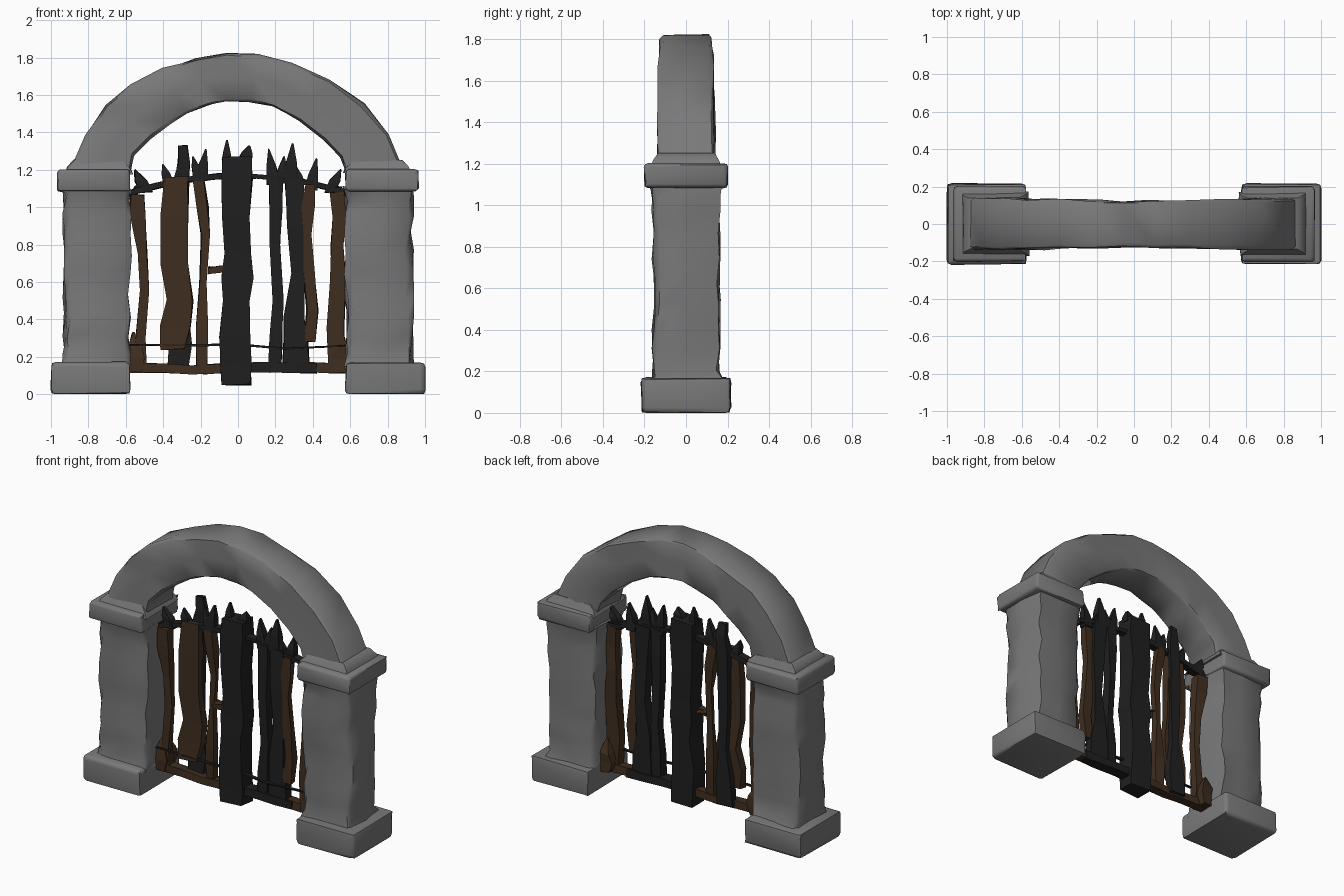
import bpy, bmesh, math, random
from mathutils import Vector

random.seed(7)
cube = bpy.data.objects.get("Cube")
if cube:
    bpy.data.objects.remove(cube, do_unlink=True)


def material(name, rgb):
    m = bpy.data.materials.new(name)
    m.use_nodes = True
    m.diffuse_color = (*rgb, 1)
    m.node_tree.nodes["Principled BSDF"].inputs["Base Color"].default_value = (*rgb, 1)
    return m


STONE = material("grey stone", (0.19, 0.19, 0.19))
IRON = material("charred wood", (0.014, 0.014, 0.014))
WOOD = material("brown wood", (0.05, 0.027, 0.014))


def jitter(amount):
    return Vector([random.uniform(-amount, amount) for _ in range(3)])


def finish(name, bm, mat, smooth=None):
    bmesh.ops.recalc_face_normals(bm, faces=bm.faces)
    mesh = bpy.data.meshes.new(name)
    bm.to_mesh(mesh)
    bm.free()
    mesh.materials.append(mat)
    ob = bpy.data.objects.new(name, mesh)
    bpy.context.collection.objects.link(ob)
    if smooth:
        bpy.ops.object.select_all(action="DESELECT")
        ob.select_set(True)
        bpy.context.view_layer.objects.active = ob
        bpy.ops.object.shade_smooth_by_angle(angle=math.radians(smooth))
    return ob


def loft(name, rings, mat, smooth=None):
    """Skin a list of equal-length point rings and cap both ends."""
    bm = bmesh.new()
    loops = [[bm.verts.new(p) for p in ring] for ring in rings]
    n = len(loops[0])
    for a, b in zip(loops, loops[1:]):
        for i in range(n):
            j = (i + 1) % n
            bm.faces.new((a[i], a[j], b[j], b[i]))
    bm.faces.new(loops[0])
    bm.faces.new(loops[-1])
    return finish(name, bm, mat, smooth)


def slab(name, x0, x1, depth, z0, z1, bevel):
    """Worn stone block with rounded edges."""
    bm = bmesh.new()
    bmesh.ops.create_cube(bm, size=1)
    for v in bm.verts:
        v.co = Vector(((x0 + x1) / 2 + v.co.x * (x1 - x0), v.co.y * depth,
                       (z0 + z1) / 2 + v.co.z * (z1 - z0)))
    bmesh.ops.bevel(bm, geom=bm.edges[:], offset=bevel, segments=2, profile=0.6, affect="EDGES")
    for v in bm.verts:
        v.co += jitter(0.004)
        v.co.z = max(v.co.z, 0)
    return finish(name, bm, STONE, 50)


def shaft(name, side):
    """Rough pillar of uneven courses, flared at both ends."""
    rings = []
    levels = [0.14, 0.2, 0.31, 0.42, 0.53, 0.65, 0.76, 0.87, 0.97, 1.04, 1.1]
    for k, z in enumerate(levels):
        flare = 0.018 if k in (0, len(levels) - 1) else 0
        hx, hy = 0.175 + flare / 2, 0.155 + flare
        ring = []
        for px, py in ((-1, -.85), (-.85, -1), (0, -1), (.85, -1), (1, -.85), (1, 0),
                       (.85, 1), (0, 1), (-.85, 1), (-1, .85), (-1, 0)):
            p = Vector((side * 0.755 + px * hx, py * hy, z)) + jitter(0.013)
            p.z += random.uniform(-0.02, 0.02) if not flare else 0
            ring.append(p)
        rings.append(ring)
    return loft(name, rings, STONE, 55)


def bar(name, path, depth, mat, y=0.0, rough=0.006):
    """Splintered upright: path holds (x, z, half width)."""
    rings = []
    for x, z, w in path:
        d = depth / 2 * min(1, 0.25 + w * 25)
        rings.append([Vector((x + sx * w, y + sy * d, z)) + jitter(rough)
                      for sx, sy in ((-1, -1), (1, -1), (1, 1), (-1, 1))])
    return loft(name, rings, mat)


def rail(name, path, half_height, depth, mat, y=0.0):
    """Crossing beam: path holds (x, z)."""
    rings = [[Vector((x, y + sy * depth / 2, z + sz * half_height)) + jitter(0.004)
              for sy, sz in ((-1, -1), (1, -1), (1, 1), (-1, 1))] for x, z in path]
    return loft(name, rings, mat)


# Pillars
for label, s in (("left", 1), ("right", -1)):
    slab(label + "_base", *sorted((s * 0.575, s)), 0.43, 0.0, 0.17, 0.025)
    shaft(label + "_shaft", s)
    slab(label + "_cap", *sorted((s * 0.575, s * 0.965)), 0.4, 1.085, 1.2, 0.018)
    # Sloped bedding where the arch meets the cap
    loft(label + "_springer",
         [[Vector((s * 0.745 + a * hx, b * hy, z)) + jitter(0.006)
           for a, b in ((-1, -1), (1, -1), (1, 1), (-1, 1))]
          for z, hx, hy in ((1.18, 0.18, 0.175), (1.215, 0.165, 0.155), (1.25, 0.13, 0.135))],
         STONE, 50)
    # Splintered hinge lumps and chips beside the pillar
    bar(label + "_hinge_lump", [(s * .55, .12, .03), (s * .54, .19, .045), (s * .55, .25, .035),
                                (s * .56, .33, .005)], 0.11, WOOD, 0.02)
    bar(label + "_top_splinter", [(s * .49, 1.08, .03), (s * .52, 1.14, .03), (s * .55, 1.2, .004)],
        0.05, IRON)
    bar(label + "_side_splinter", [(s * .45, 1.12, .02), (s * .51, 1.11, .04), (s * .57, 1.06, .01)],
        0.05, IRON)

# Arch: matched outer and inner outlines
outer = [(-.9, 1.18), (-.81, 1.385), (-.71, 1.54), (-.58, 1.655), (-.4, 1.74), (-.22, 1.795),
         (-.06, 1.82), (.1, 1.82), (.29, 1.765), (.49, 1.685), (.67, 1.55), (.81, 1.385), (.9, 1.18)]
inner = [(-.575, 1.18), (-.55, 1.28), (-.47, 1.37), (-.37, 1.445), (-.27, 1.505), (-.16, 1.545),
         (-.06, 1.568), (.06, 1.56), (.18, 1.54), (.33, 1.46), (.46, 1.36), (.55, 1.27), (.575, 1.18)]
rings = []
for (ox, oz), (ix, iz) in zip(outer, inner):
    half = 0.12 + 0.02 * abs(ox)
    ring = []
    for t, w in ((0, .88), (.05, 1), (.5, 1.03), (.95, 1), (1, .88)):
        ring.append((t, -w * half))
    ring += [(t, -y) for t, y in reversed(ring)]
    rings.append([Vector((ox + (ix - ox) * t, y, oz + (iz - oz) * t)) + jitter(0.007)
                  for t, y in ring])
loft("arch", rings, STONE, 45)

# Brown planks
bar("plank_far_right", [(-.53, .12, .04), (-.52, .3, .025), (-.5, .55, .022), (-.51, .75, .025),
                        (-.53, .95, .04), (-.54, 1.07, .035)], 0.06, WOOD)
bar("plank_wide_right", [(-.35, .24, .06), (-.335, .36, .08), (-.31, .5, .07), (-.34, .7, .075),
                         (-.34, .95, .075), (-.33, 1.16, .06)], 0.05, WOOD, -0.01)
bar("plank_inner_right", [(-.19, .11, .028), (-.19, .35, .03), (-.185, .6, .02), (-.175, .85, .022),
                          (-.19, 1.0, .03), (-.21, 1.16, .03)], 0.05, WOOD)
bar("plank_inner_left", [(.38, .28, .03), (.4, .45, .03), (.375, .65, .03), (.37, .85, .025),
                         (.375, 1.0, .035), (.39, 1.12, .025)], 0.05, WOOD, -0.01)
bar("plank_far_left", [(.53, .12, .045), (.52, .35, .045), (.535, .6, .04), (.53, .8, .03),
                       (.54, .95, .035), (.53, 1.08, .035)], 0.06, WOOD)

# Dark bars and their splintered tips
bar("centre_post", [(-.012, .05, .08), (-.01, .15, .085), (-.015, .3, .08), (-.005, .5, .07),
                    (-.005, .62, .085), (0, .75, .07), (-.01, .95, .075), (-.005, 1.15, .08),
                    (-.005, 1.27, .078)], 0.12, IRON)
bar("bar_mid_right", [(-.32, .12, .055), (-.31, .27, .06), (-.3, .5, .03), (-.31, .8, .035),
                      (-.3, 1.15, .04), (-.29, 1.24, .03), (-.295, 1.33, .02)], 0.04, IRON, 0.03)
bar("bar_inner_left", [(.2, .12, .035), (.2, .3, .035), (.215, .5, .025), (.2, .8, .028),
                       (.2, 1.0, .035), (.2, 1.15, .035)], 0.06, IRON)
bar("bar_mid_left", [(.31, .12, .07), (.31, .27, .065), (.3, .42, .05), (.32, .65, .035),
                     (.31, .9, .045), (.3, 1.15, .05)], 0.06, IRON)
tips = [(-.06, 1.25, .025, -.06, 1.36), (.035, 1.25, .04, .06, 1.33), (-.2, 1.14, .035, -.17, 1.31),
        (-.21, 1.15, .03, -.24, 1.27), (-.37, 1.13, .03, -.4, 1.23), (.19, 1.12, .035, .165, 1.31),
        (.23, 1.13, .035, .245, 1.27), (.28, 1.13, .04, .29, 1.34), (.33, 1.12, .03, .31, 1.22),
        (.39, 1.09, .035, .42, 1.26)]
for i, (x, z, w, tx, tz) in enumerate(tips):
    bar(f"splinter_tip_{i + 1}", [(x, z, w), ((x + tx) / 2, (z + tz) / 2, w * .75), (tx, tz, .004)],
        0.05, IRON, rough=0.003)

# Rails, wire and the side thorn on the post
rail("top_rail", [(-.57, 1.08), (-.45, 1.11), (-.3, 1.145), (-.1, 1.165), (.1, 1.165),
                  (.3, 1.145), (.45, 1.11), (.57, 1.08)], 0.014, 0.05, IRON)
rail("lower_rail_right", [(-.58, .14), (-.4, .14), (-.25, .13), (-.05, .14)], 0.026, 0.06, WOOD)
rail("lower_rail_middle", [(-.03, .14), (.15, .145), (.3, .14), (.42, .14)], 0.027, 0.07, IRON)
rail("lower_rail_left", [(.38, .145), (.48, .14), (.58, .14)], 0.027, 0.06, WOOD)
rail("wire", [(-.58, .265), (-.3, .26), (0, .265), (.25, .245), (.58, .26)], 0.005, 0.02, IRON, -0.03)
bar("side_thorn", [(-.06, .66, .012), (-.12, .675, .02), (-.16, .68, .003)], 0.04, WOOD)
rail("thorn_arm", [(-.16, .66), (-.09, .67), (.02, .66)], 0.016, 0.04, WOOD, -0.03)
